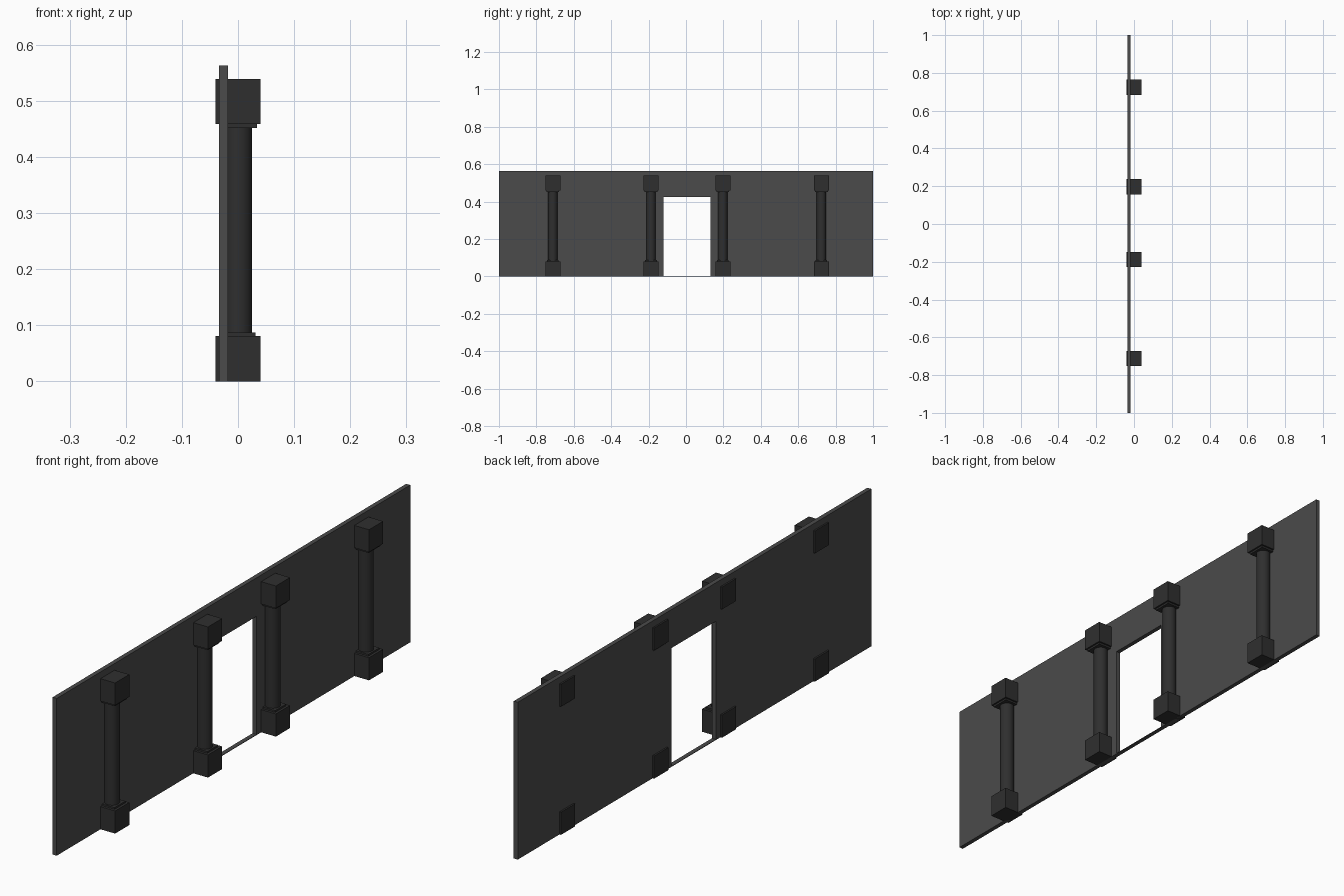
import bpy, bmesh
from mathutils import Matrix, Vector

if "Cube" in bpy.data.objects:
    bpy.data.objects.remove(bpy.data.objects["Cube"])


def material(name, value):
    m = bpy.data.materials.new(name)
    m.diffuse_color = (value, value, value, 1)
    m.use_nodes = True
    m.node_tree.nodes["Principled BSDF"].inputs["Base Color"].default_value = m.diffuse_color
    return m


wall_grey = material("wall grey", 0.07)
column_grey = material("column charcoal", 0.028)


def finish(bm, name, mat):
    mesh = bpy.data.meshes.new(name)
    bmesh.ops.recalc_face_normals(bm, faces=bm.faces)
    bm.to_mesh(mesh)
    bm.free()
    mesh.materials.append(mat)
    obj = bpy.data.objects.new(name, mesh)
    bpy.context.collection.objects.link(obj)
    return obj


def box(name, lo, hi, mat):
    lo, hi = Vector(lo), Vector(hi)
    bm = bmesh.new()
    bmesh.ops.create_cube(bm, size=1, matrix=Matrix.Translation((lo + hi) / 2)
                          @ Matrix.Diagonal((*(hi - lo), 1)))
    return finish(bm, name, mat)


# Wall: one outline with a doorway, given thickness
X0, X1 = -0.034, -0.018
DOOR_L, DOOR_R, DOOR_H, TOP = -0.12, 0.13, 0.425, 0.563
outline = [(-1, 0), (DOOR_L, 0), (DOOR_L, DOOR_H), (DOOR_R, DOOR_H),
           (DOOR_R, 0), (1, 0), (1, TOP), (-1, TOP)]
bm = bmesh.new()
face = bm.faces.new([bm.verts.new((X0, y, z)) for y, z in outline])
ext = bmesh.ops.extrude_face_region(bm, geom=[face], use_keep_orig=True)
bmesh.ops.translate(bm, vec=(X1 - X0, 0, 0),
                    verts=[v for v in ext["geom"] if isinstance(v, bmesh.types.BMVert)])
finish(bm, "wall", wall_grey)

# Thin door sill
box("door_sill", (X0, DOOR_L, 0), (X1, DOOR_R, 0.002), wall_grey)

# Columns: square base and capital blocks, thin collars, round shaft
for i, y in enumerate((-0.712, -0.187, 0.197, 0.724), 1):
    for part, r, z0, z1 in (("base", 0.04, 0, 0.081),
                            ("base_collar", 0.031, 0.081, 0.087),
                            ("capital_collar", 0.034, 0.452, 0.459),
                            ("capital", 0.04, 0.459, 0.539)):
        box(f"column_{part}_{i}", (-r, y - r, z0), (r, y + r, z1), column_grey)
    bm = bmesh.new()
    bmesh.ops.create_cone(bm, cap_ends=True, segments=32, radius1=0.025, radius2=0.025,
                          depth=0.365, matrix=Matrix.Translation((0, y, 0.2695)))
    shaft = finish(bm, f"column_shaft_{i}", column_grey)
    bpy.ops.object.select_all(action='DESELECT')
    shaft.select_set(True)
    bpy.context.view_layer.objects.active = shaft
    bpy.ops.object.shade_smooth_by_angle()
